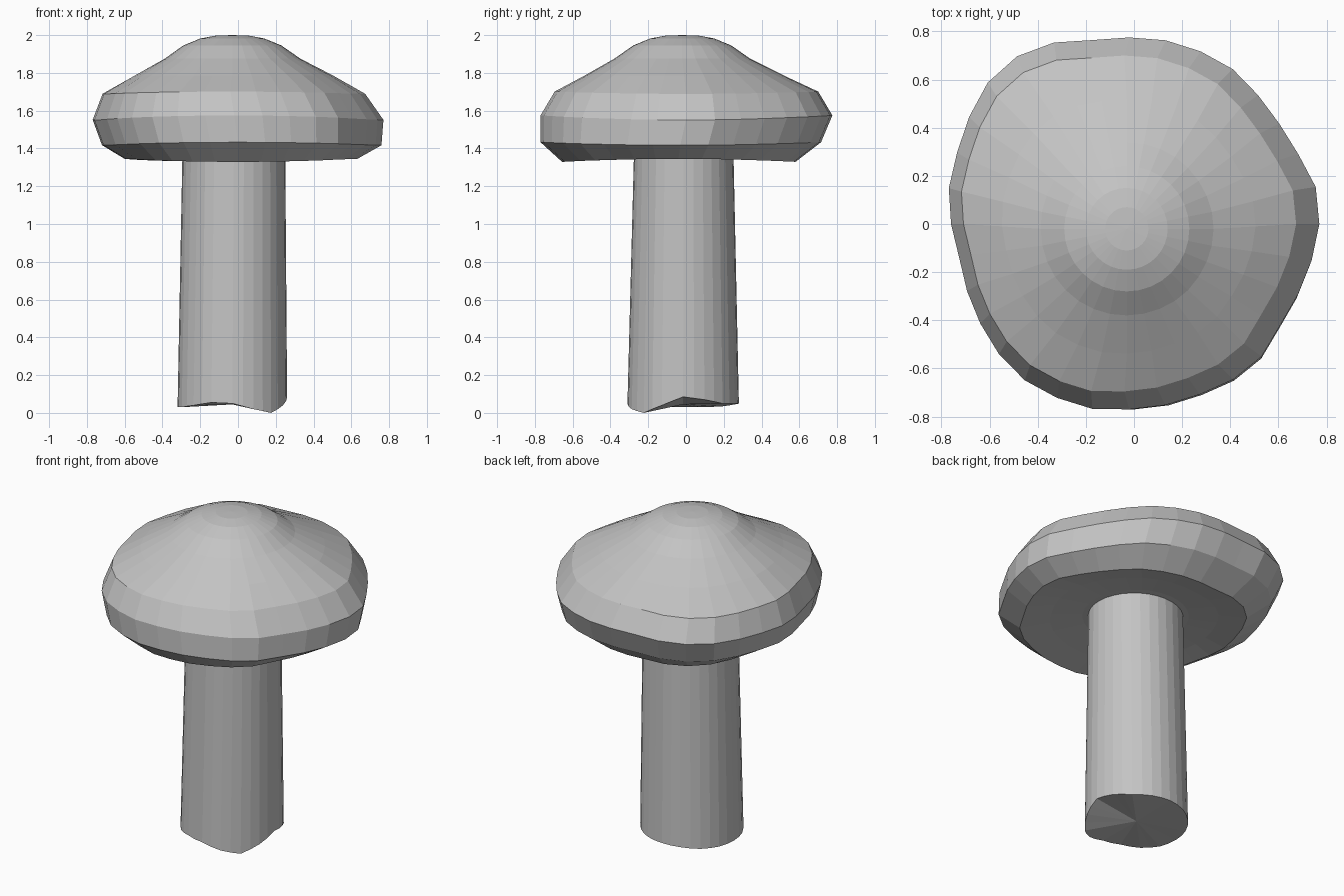
import bpy
import bmesh
from math import cos, sin, pi, tau

cube = bpy.data.objects.get("Cube")
if cube:
    bpy.data.objects.remove(cube)

SEG = 32

grey = bpy.data.materials.new("plain grey")
grey.use_nodes = True
colour = (0.55, 0.55, 0.55, 1)
grey.diffuse_color = colour
grey.node_tree.nodes["Principled BSDF"].inputs["Base Color"].default_value = colour


def loft(name, rings, top=None, bottom=None):
    """Skin rings listed from bottom to top; close the ends with points."""
    bm = bmesh.new()
    loops = [[bm.verts.new(p) for p in ring] for ring in rings]
    for low, high in zip(loops, loops[1:]):
        for i in range(SEG):
            j = (i + 1) % SEG
            bm.faces.new((low[i], low[j], high[j], high[i]))
    for loop, tip in ((loops[0], bottom), (loops[-1], top)):
        point = bm.verts.new(tip)
        for i in range(SEG):
            bm.faces.new((loop[i], loop[(i + 1) % SEG], point))
    bmesh.ops.recalc_face_normals(bm, faces=bm.faces)
    mesh = bpy.data.meshes.new(name)
    bm.to_mesh(mesh)
    bm.free()
    mesh.materials.append(grey)
    obj = bpy.data.objects.new(name, mesh)
    bpy.context.collection.objects.link(obj)
    return obj


def wave(values, a):
    """Smoothly read evenly spaced values around a circle."""
    t = (a / tau) % 1 * len(values)
    i = int(t)
    f = (1 - cos((t - i) * pi)) / 2
    return values[i % len(values)] * (1 - f) + values[(i + 1) % len(values)] * f


# Uneven outline of the cap, one radius per segment, counter-clockwise from +x
outline = [.79, .79, .76, .75, .757, .774, .776, .778, .775, .779, .816, .838,
           .831, .80, .774, .764, .74, .72, .729, .744, .765, .781, .782, .783,
           .77, .767, .766, .777, .778, .755, .76, .773]

# Cap rings: size, how far they follow the outline, x, y, height, sway of height
cap_profile = [
    (.30, 0, -.02, -.01, 1.375, 0),
    (.47, .4, -.01, -.02, 1.36, .006),
    (.62, 1, 0, -.04, 1.337, .008),
    (.745, 1, 0, -.03, 1.425, -.008),
    (.775, 1, -.02, 0, 1.563, -.012),
    (.70, 1, -.04, 0, 1.695, -.006),
    (.53, .5, -.03, -.01, 1.785, 0),
    (.36, .1, -.03, -.02, 1.875, 0),
    (.26, 0, -.03, -.02, 1.945, 0),
    (.17, 0, -.03, -.02, 1.982, 0),
    (.09, 0, -.03, -.02, 1.997, 0),
]


def cap_ring(size, follow, cx, cy, z, sway):
    ring = []
    for i, edge in enumerate(outline):
        a = tau * i / SEG
        r = size * (1 + follow * (edge / .775 - 1))
        ring.append((cx + r * cos(a), cy + r * sin(a), z + sway * cos(2 * a)))
    return ring


loft("mushroom_cap", [cap_ring(*row) for row in cap_profile],
     top=(-.03, -.02, 2), bottom=(-.02, -.01, 1.375))

# Stem: slightly tapered, with a wavy cut at the foot
foot = [.085, .07, .05, .05, .05, .045, .035, .03, .03, .03, .04, .055, .05, .02, 0, .04]


def stem_ring(rx, ry, cx, cy, height):
    angles = [tau * i / SEG for i in range(SEG)]
    return [(cx + rx * cos(a), cy + ry * sin(a), height(a)) for a in angles]


loft("mushroom_stem",
     [stem_ring(.29, .295, -.03, -.015, lambda a: wave(foot, a)),
      stem_ring(.272, .263, -.022, -.012, lambda a: 1.39)],
     top=(-.022, -.012, 1.39), bottom=(-.03, -.015, .045))
